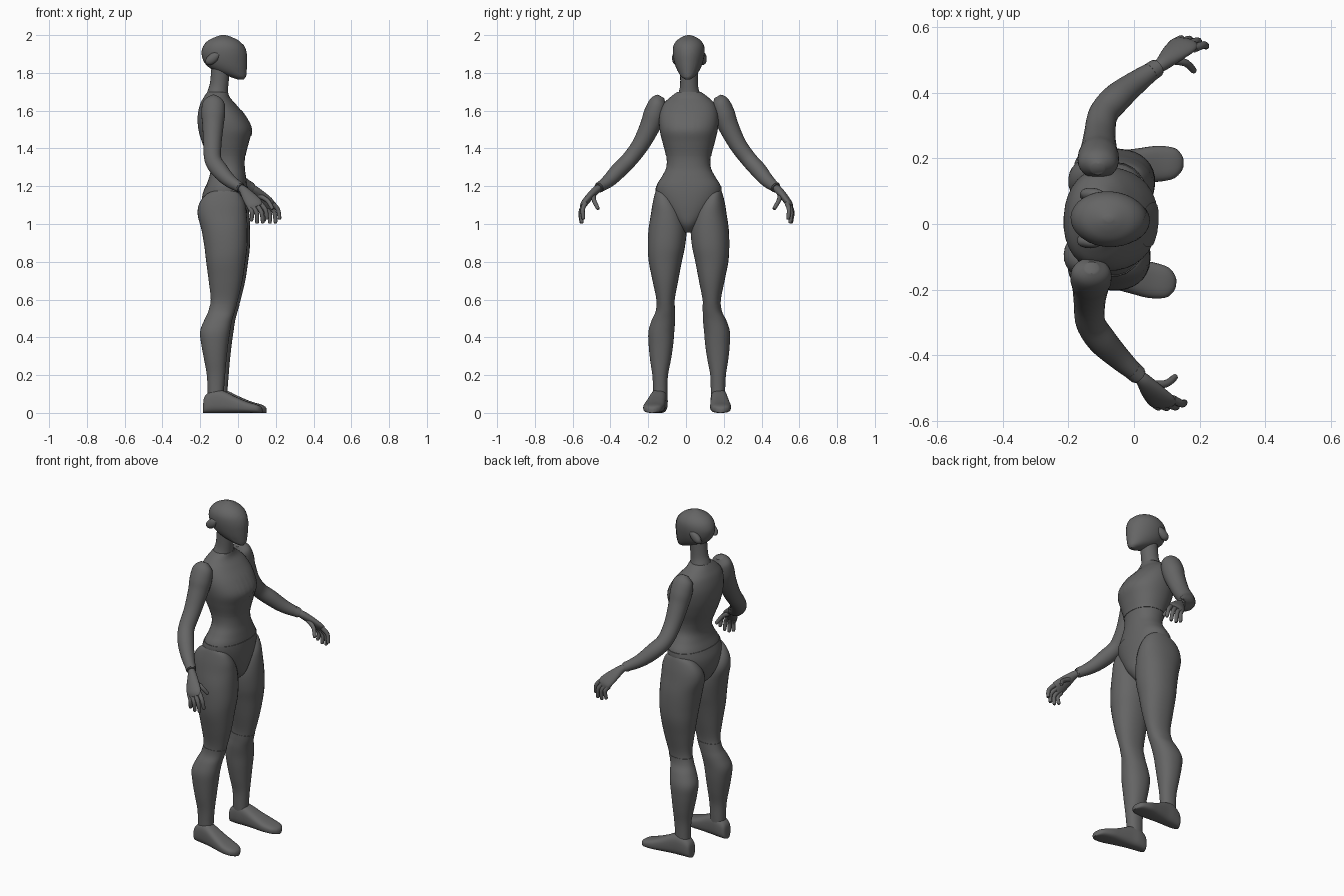
import bpy, bmesh
from math import cos, sin, pi, radians
from mathutils import Vector, Matrix

cube = bpy.data.objects.get("Cube")
if cube:
    bpy.data.objects.remove(cube)

grey = bpy.data.materials.new("dark_grey")
grey.use_nodes = True
COLOR = (0.13, 0.13, 0.13, 1)
grey.diffuse_color = COLOR
bsdf = grey.node_tree.nodes["Principled BSDF"]
bsdf.inputs["Base Color"].default_value = COLOR
bsdf.inputs["Roughness"].default_value = 0.6

# the figure faces +x with a slight turn
PLACE = Matrix.Translation((0, 0.01, 0)) @ Matrix.Rotation(-0.061, 4, 'Z')
X, Y, Z = Vector((1, 0, 0)), Vector((0, 1, 0)), Vector((0, 0, 1))


def smooth(st, k=5):
    """Catmull-Rom interpolation of number tuples."""
    out = []
    for i in range(len(st) - 1):
        a, b, c, d = st[max(i - 1, 0)], st[i], st[i + 1], st[min(i + 2, len(st) - 1)]
        for j in range(k):
            t = j / k
            out.append(tuple(
                q + t * (r - p) / 2 + t * t * (2 * p - 5 * q + 4 * r - s) / 2
                + t ** 3 * (3 * q - p - 3 * r + s) / 2
                for p, q, r, s in zip(a, b, c, d)))
    return out + [st[-1]]


def ring(c, u, v, power=2.0, n=32):
    """Superellipse around c with half axes u and v."""
    pts = []
    for i in range(n):
        a = 2 * pi * i / n
        ca, sa = cos(a), sin(a)
        e = 2 / power
        pts.append(c + u * (abs(ca) ** e * (1 if ca > 0 else -1))
                   + v * (abs(sa) ** e * (1 if sa > 0 else -1)))
    return pts


def loft(name, rings, side=1, cap_start=True):
    bm = bmesh.new()
    rows = [[bm.verts.new(PLACE @ Vector((p.x, p.y * side, p.z))) for p in r] for r in rings]
    n = len(rows[0])
    for a, b in zip(rows, rows[1:]):
        for i in range(n):
            bm.faces.new((a[i], a[(i + 1) % n], b[(i + 1) % n], b[i]))
    if cap_start:
        bm.faces.new(rows[0])
    bm.faces.new(rows[-1])
    bmesh.ops.recalc_face_normals(bm, faces=bm.faces)
    mesh = bpy.data.meshes.new(name)
    bm.to_mesh(mesh)
    bm.free()
    mesh.materials.append(grey)
    ob = bpy.data.objects.new(name, mesh)
    bpy.context.collection.objects.link(ob)
    bpy.ops.object.select_all(action='DESELECT')
    ob.select_set(True)
    bpy.context.view_layer.objects.active = ob
    bpy.ops.object.shade_smooth_by_angle(angle=radians(45))
    return ob


def upright(name, st, low, high, grow=0.0, side=1, power=2.2):
    """Horizontal sections: z, back, front, inner, outer."""
    rings = [ring(Vector(((b + f) / 2, (i + o) / 2, z)),
                  X * ((f - b) / 2 + grow), Y * ((o - i) / 2 + grow), power)
             for z, b, f, i, o in smooth(st) if low <= z <= high]
    return loft(name, rings, side)


def limb(name, st, side=1, n=24):
    """Sections along a path: x, y, z, front radius, side radius."""
    st = smooth(st)
    pts = [Vector(s[:3]) for s in st]
    rings = []
    for i, s in enumerate(st):
        t = (pts[min(i + 1, len(pts) - 1)] - pts[max(i - 1, 0)]).normalized()
        u = (X - t * t.x).normalized()
        rings.append(ring(pts[i], u * s[3], t.cross(u) * s[4], n=n))
    return loft(name, rings, side)


def plate(name, c, w, h, target):
    """Thin round panel pressed onto a part from the front."""
    ob = loft(name, [ring(c, Y * w * k / 10, Z * h * k / 10, n=48) for k in range(10, 0, -1)],
              cap_start=False)
    mod = ob.modifiers.new("press", 'SHRINKWRAP')
    mod.target = target
    mod.wrap_method = 'PROJECT'
    mod.use_project_x = True
    mod.use_negative_direction = True
    mod.use_positive_direction = False
    mod.offset = 0.003
    return ob


def centred(st):
    return [(z, b, f, -w, w) for z, b, f, w in st]


# torso: pelvis, abdomen and chest shells
TORSO = centred([
    (.955, -.08, -.01, .02), (1.0, -.15, .03, .06), (1.07, -.185, .045, .125),
    (1.14, -.188, .05, .165), (1.2, -.17, .048, .17), (1.25, -.152, .042, .142),
    (1.3, -.145, .036, .118), (1.36, -.16, .038, .118), (1.43, -.188, .055, .136),
    (1.5, -.208, .07, .152), (1.57, -.212, .038, .155), (1.63, -.2, -.01, .138),
    (1.67, -.18, -.045, .1), (1.7, -.16, -.055, .06)])
upright("pelvis", TORSO, .9, 1.21, .003)
upright("abdomen", TORSO, 1.15, 1.45)
chest = upright("chest", TORSO, 1.36, 1.8, .002)
plate("chest_disc", Vector((.2, 0, 1.535)), .068, .068, chest)

# neck and head
limb("neck", [(-.11, 0, 1.64, .07, .075), (-.108, 0, 1.69, .056, .058),
              (-.1, 0, 1.74, .049, .047), (-.09, 0, 1.84, .05, .048)])
HEAD = centred([
    (1.765, 0, .03, .012), (1.78, -.045, .04, .034), (1.81, -.125, .043, .057),
    (1.85, -.175, .045, .074), (1.9, -.193, .044, .084), (1.94, -.185, .032, .082),
    (1.97, -.16, .005, .065), (1.99, -.12, -.035, .036), (2.0, -.09, -.065, .008)])
head = upright("head", HEAD, 1.7, 2.1, power=2)
plate("face_panel", Vector((.2, 0, 1.865)), .052, .088, head)

LEG = [(1.185, -.09, -.03, .125, .168), (1.16, -.155, .015, .095, .178),
       (1.11, -.196, .042, .055, .19), (1.05, -.206, .052, .025, .2),
       (.97, -.186, .056, .012, .212), (.88, -.17, .055, .02, .215),
       (.8, -.16, .045, .037, .21), (.7, -.147, .03, .056, .19),
       (.6, -.136, .006, .075, .17), (.54, -.146, -.012, .077, .172),
       (.49, -.168, -.026, .077, .195), (.43, -.189, -.036, .082, .213),
       (.36, -.182, -.046, .088, .212), (.28, -.167, -.055, .1, .204),
       (.2, -.153, -.062, .115, .192), (.12, -.149, -.068, .118, .188),
       (.07, -.149, -.068, .12, .188)]
# x, centre y, half width, top height
FOOT = [(-.175, .155, .015, .05), (-.165, .155, .033, .09), (-.12, .157, .043, .122),
        (-.07, .162, .045, .118), (0, .17, .051, .085), (.06, .177, .055, .06),
        (.11, .181, .047, .045), (.132, .182, .028, .034), (.14, .182, .01, .022)]
ARM = [(-.12, .15, 1.675, .02, .02), (-.12, .165, 1.645, .056, .046),
       (-.12, .183, 1.585, .063, .058), (-.12, .207, 1.52, .056, .054),
       (-.12, .258, 1.42, .048, .046), (-.113, .318, 1.34, .045, .043),
       (-.075, .37, 1.285, .045, .043), (-.02, .42, 1.23, .036, .036),
       (.045, .472, 1.19, .025, .025)]
PALM = [(.04, .468, 1.193, .018, .018), (.06, .485, 1.178, .024, .021),
        (.088, .515, 1.145, .036, .02), (.118, .543, 1.108, .043, .018),
        (.13, .553, 1.088, .034, .012)]
# base and tip of each finger
FINGERS = {
    "index": ((.15, .535, 1.11), (.187, .543, 1.03)),
    "middle": ((.132, .546, 1.1), (.165, .553, 1.01)),
    "ring": ((.112, .55, 1.093), (.135, .556, 1.008)),
    "little": ((.093, .55, 1.09), (.105, .556, 1.02)),
    "thumb": ((.08, .495, 1.152), (.153, .468, 1.083))}

for side, label in ((1, "left_"), (-1, "right_")):
    # ear pod
    limb(label + "ear", [(-.165, .06, 1.85, .004, .004), (-.15, .07, 1.86, .022, .018),
                         (-.12, .073, 1.885, .024, .018), (-.09, .074, 1.905, .004, .004)], side)

    # leg
    upright(label + "thigh", LEG, .53, 1.2, .001, side)
    upright(label + "shin", LEG, .06, .58, .003, side)
    loft(label + "foot", [ring(Vector((x, y, h / 2)), Y * w, Z * h / 2, 2.8)
                          for x, y, w, h in smooth(FOOT)], side)

    # arm with wrist cuff
    limb(label + "arm", ARM, side)
    limb(label + "wrist_cuff", [(.022, .454, 1.204, .029, .029),
                                (.04, .468, 1.193, .028, .028)], side)

    # hand
    limb(label + "palm", PALM, side)
    for finger, (base, tip) in FINGERS.items():
        a, b = Vector(base), Vector(tip)
        mid = (a + b) / 2 + Vector((.01, .008, .006))
        end = b + (b - mid).normalized() * .006
        stations = [(*p, r, r) for p, r in
                    ((a, .013), (mid, .0115), (b, .0095), (end, .003))]
        limb(label + finger + "_finger", stations, side, 12)
